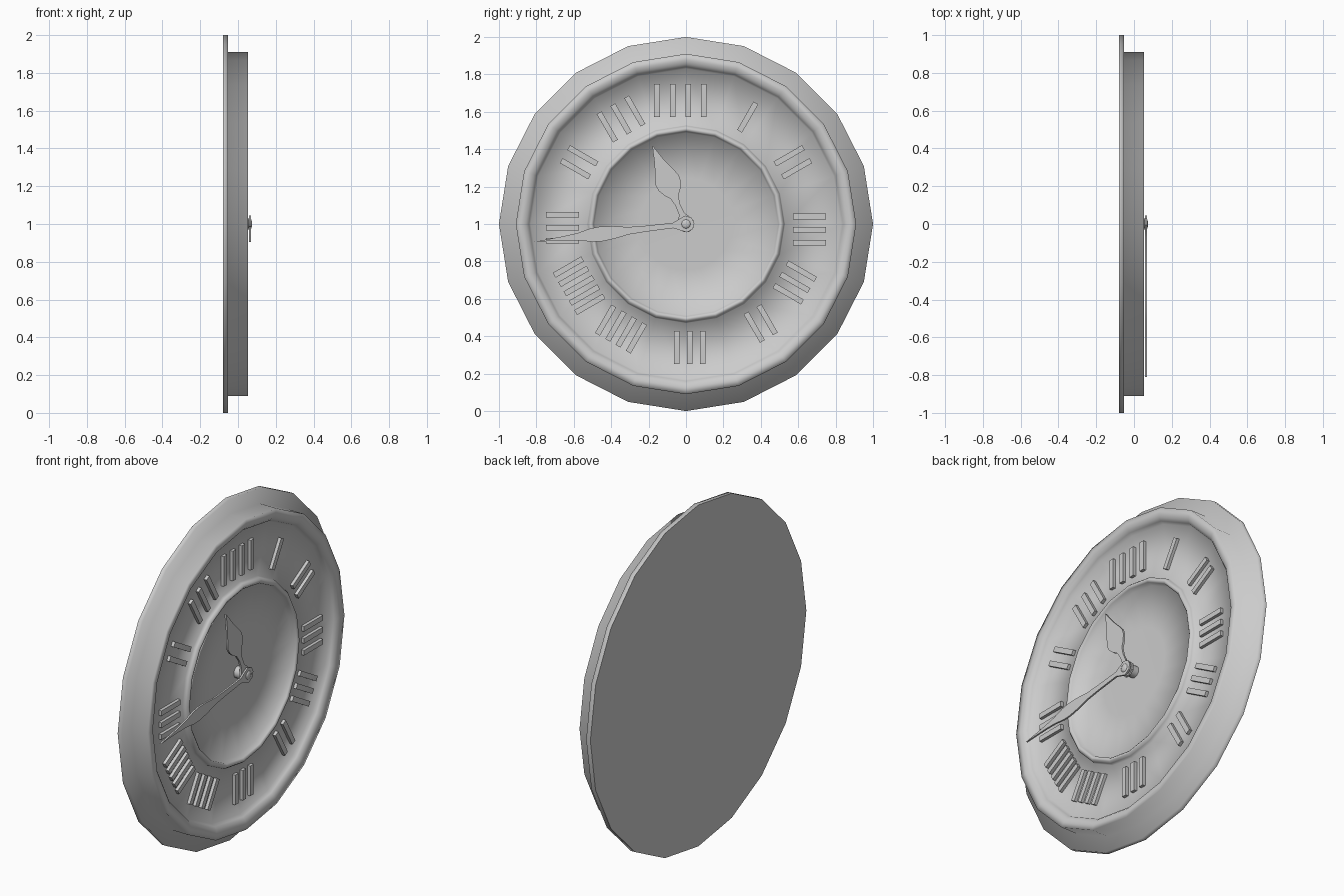
import bpy, bmesh, math
from mathutils import Matrix, Vector

if "Cube" in bpy.data.objects:
    bpy.data.objects.remove(bpy.data.objects["Cube"])

SIDES = 20
CENTRE = Vector((0, 0, 1))
DIAL = 0.01


def finish(name, bm, angle):
    bmesh.ops.remove_doubles(bm, verts=bm.verts, dist=1e-5)
    bmesh.ops.recalc_face_normals(bm, faces=bm.faces)
    me = bpy.data.meshes.new(name)
    bm.to_mesh(me)
    bm.free()
    ob = bpy.data.objects.new(name, me)
    ob.location = CENTRE
    bpy.context.collection.objects.link(ob)
    bpy.ops.object.select_all(action='DESELECT')
    ob.select_set(True)
    bpy.context.view_layer.objects.active = ob
    bpy.ops.object.shade_smooth_by_angle(angle=math.radians(angle))
    return ob


def lathe(name, profile, sides=SIDES, closed=False, angle=50):
    """Turn (radius, x) points around the x axis."""
    bm = bmesh.new()
    rings = []
    for r, x in profile:
        if r == 0:
            rings.append([bm.verts.new((x, 0, 0))] * sides)
        else:
            rings.append([bm.verts.new((x, r * math.sin(2 * math.pi * i / sides),
                                        r * math.cos(2 * math.pi * i / sides)))
                          for i in range(sides)])
    pairs = list(zip(rings, rings[1:]))
    if closed:
        pairs.append((rings[-1], rings[0]))
    for a, b in pairs:
        for i in range(sides):
            j = (i + 1) % sides
            bm.faces.new(dict.fromkeys((a[i], a[j], b[j], b[i])))
    return finish(name, bm, angle)


def hand(name, half, tip, x0, x1):
    """Extrude a mirrored outline of (half width, distance) points towards tip."""
    bm = bmesh.new()
    outline = list(half) + [(-w, d) for w, d in reversed(half) if w > 0]
    rot = Matrix.Rotation(math.atan2(-tip[0], tip[1]), 4, 'X')
    face = bm.faces.new([bm.verts.new(rot @ Vector((x0, w, d))) for w, d in outline])
    ext = bmesh.ops.extrude_face_region(bm, geom=[face])
    for v in ext['geom']:
        if isinstance(v, bmesh.types.BMVert):
            v.co.x = x1
    return finish(name, bm, 30)


# flat back panel, then the softly shaded case: flange, wall, rounded rim and dial
lathe("back_panel", [(0, -0.08), (1.0, -0.08)])
lathe("case", [(1.0, -0.08), (1.0, -0.053), (0.91, -0.053), (0.91, 0.053), (0.875, 0.053),
               (0.855, 0.046), (0.84, 0.032), (0.83, DIAL), (0.53, DIAL),
               (0.525, DIAL + 0.016), (0.515, DIAL + 0.028), (0.505, DIAL + 0.03),
               (0.495, DIAL + 0.022), (0.487, 0.002), (0.25, -0.003), (0, -0.004)], angle=100)

# spindle with rounded cap
lathe("spindle", [(0, -0.01), (0.034, -0.01), (0.034, 0.054), (0.022, 0.056),
                  (0.027, 0.063), (0.022, 0.071), (0.012, 0.0745), (0, 0.075)], sides=16, angle=40)

# hands with an eye around the spindle
eye = [(0.0, -0.045), (0.03, -0.034), (0.045, 0.0), (0.03, 0.034)]
hand("hour_hand", eye + [(0.015, 0.06), (0.013, 0.11), (0.022, 0.155), (0.046, 0.185),
                         (0.064, 0.22), (0.068, 0.255), (0.052, 0.30), (0.028, 0.36),
                         (0.011, 0.42), (0.0, 0.457)], (-0.18, 0.42), 0.038, 0.05)
hand("minute_hand", eye + [(0.014, 0.07), (0.016, 0.22), (0.02, 0.31), (0.034, 0.39),
                           (0.04, 0.46), (0.036, 0.51), (0.02, 0.58), (0.011, 0.66),
                           (0.0, 0.816)], (-0.81, -0.095), 0.058, 0.068)

# hour markers: raised plain batons as (number of bars, total width, sideways shift)
groups = [(4, 0.28, -0.03), (1, 0.04, 0.0), (2, 0.11, 0.0), (3, 0.17, 0.03),
          (3, 0.17, -0.02), (2, 0.11, -0.08), (3, 0.17, -0.02), (4, 0.22, 0.02),
          (5, 0.26, 0.0), (3, 0.17, -0.02), (2, 0.11, 0.0), (3, 0.20, -0.02)]
bm = bmesh.new()
for hour, (count, width, shift) in enumerate(groups):
    turn = Matrix.Rotation(-math.radians(30 * hour), 4, 'X')
    for k in range(count):
        off = shift + (0 if count == 1 else (k / (count - 1) - 0.5) * (width - 0.03))
        m = turn @ Matrix.Translation((DIAL + 0.008, off, 0.66)) @ Matrix.Diagonal((0.02, 0.03, 0.175, 1))
        bmesh.ops.create_cube(bm, size=1, matrix=m)
finish("hour_markers", bm, 30)
